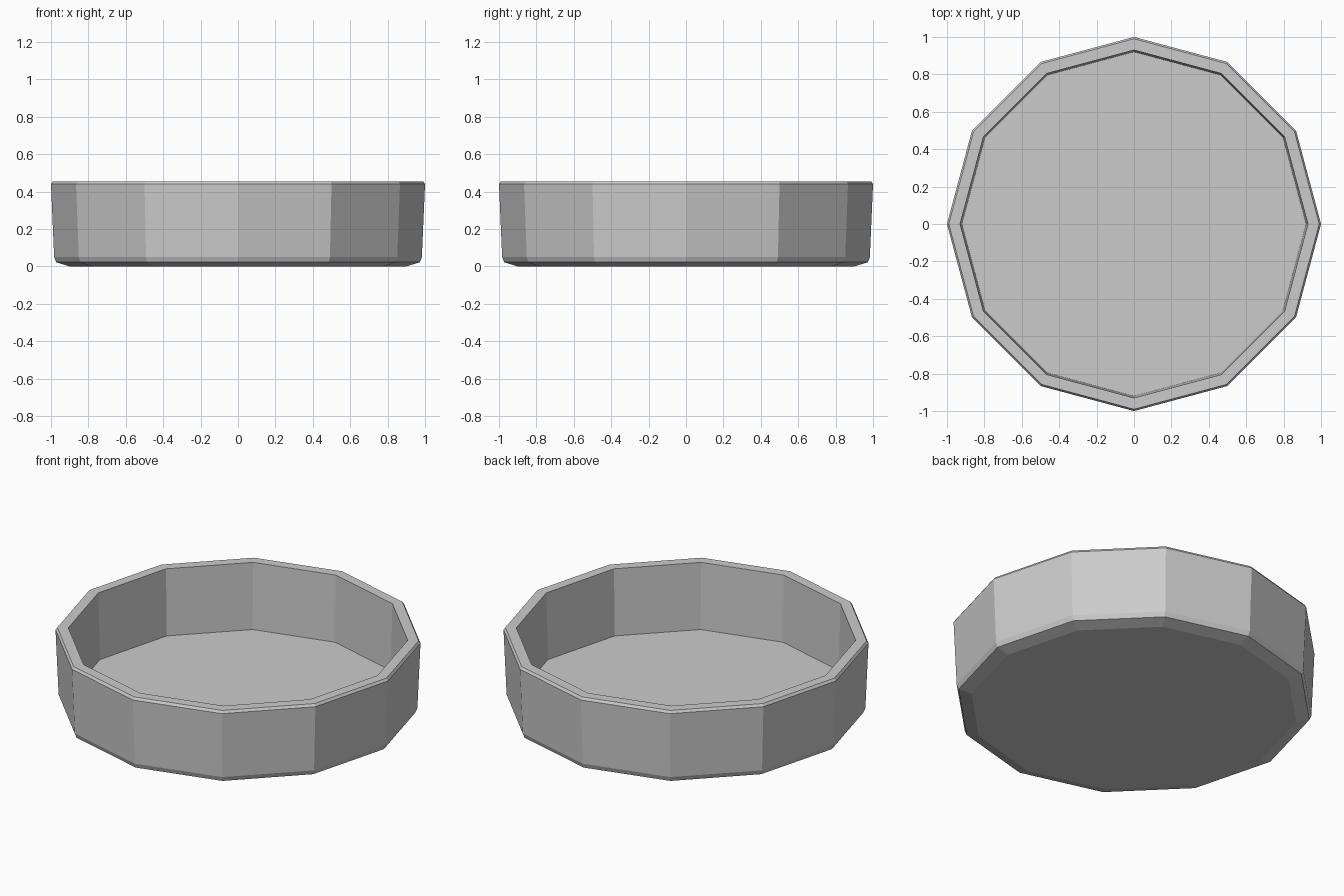
import bpy
import bmesh
from math import cos, sin, tau

cube = bpy.data.objects.get("Cube")
if cube:
    bpy.data.objects.remove(cube, do_unlink=True)

SIDES = 12

# Plain grey material
grey = bpy.data.materials.new("plain_grey")
grey.use_nodes = True
colour = (0.6, 0.6, 0.6, 1)
grey.diffuse_color = colour
grey.node_tree.nodes["Principled BSDF"].inputs["Base Color"].default_value = colour

# Dish section as (radius, height): base, chamfer, outer wall, rim, inner wall, floor
section = [(0.90, 0), (0.972, 0.022), (0.983, 0.05), (1.0, 0.44),
           (0.99, 0.455), (0.93, 0.455), (0.92, 0.055)]

# Sweep the section around the centre, then cap the base and the floor
bm = bmesh.new()
rings = [[bm.verts.new((r * cos(tau * i / SIDES), r * sin(tau * i / SIDES), z))
          for i in range(SIDES)] for r, z in section]
for low, high in zip(rings, rings[1:]):
    for i in range(SIDES):
        j = (i + 1) % SIDES
        bm.faces.new((low[i], low[j], high[j], high[i]))
bm.faces.new(rings[0][::-1])
bm.faces.new(rings[-1])
bmesh.ops.recalc_face_normals(bm, faces=bm.faces)

mesh = bpy.data.meshes.new("round_dish")
bm.to_mesh(mesh)
bm.free()
mesh.materials.append(grey)
dish = bpy.data.objects.new("round_dish", mesh)
bpy.context.collection.objects.link(dish)
